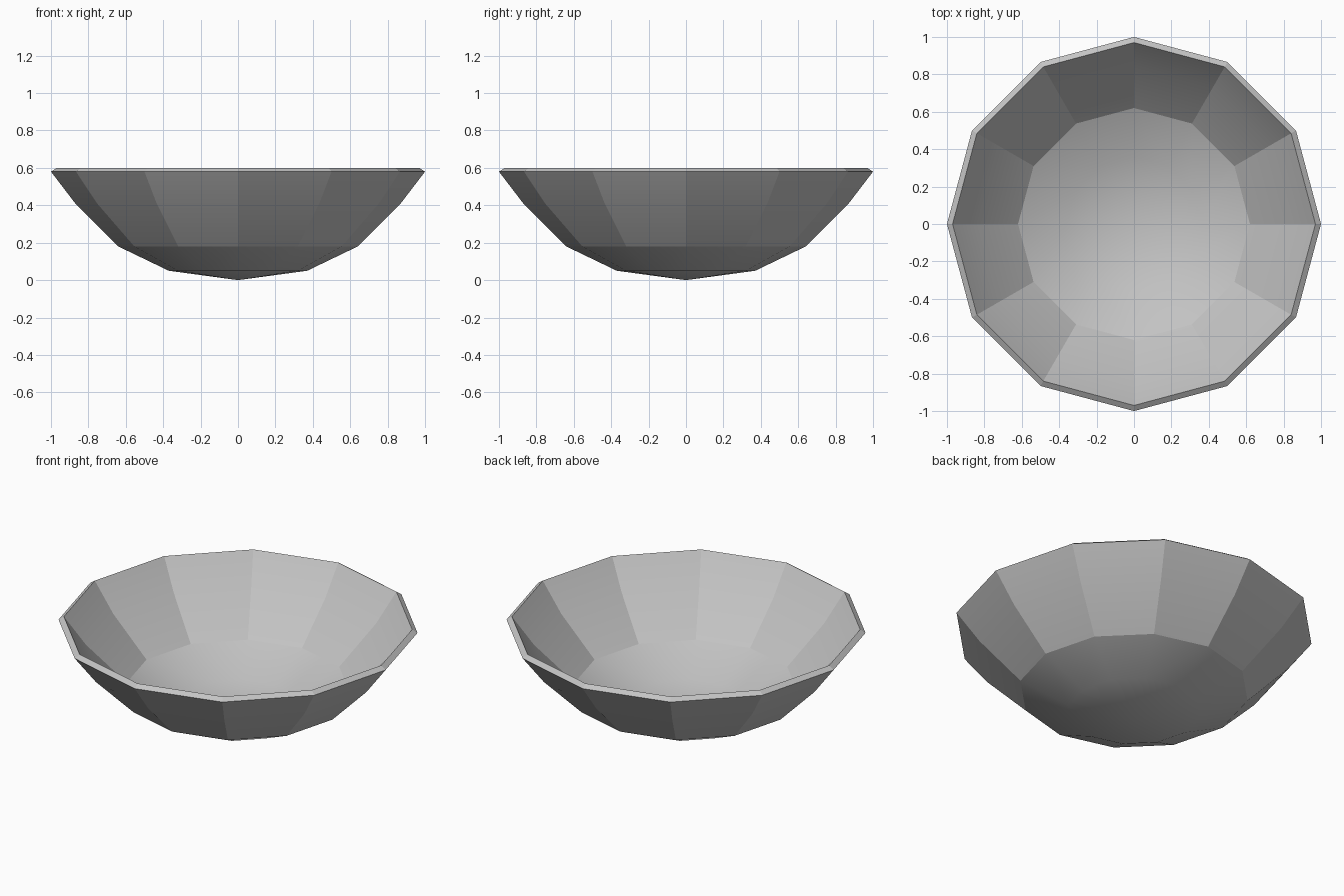
import bpy
import bmesh
from math import cos, sin, tau

cube = bpy.data.objects.get("Cube")
if cube:
    bpy.data.objects.remove(cube, do_unlink=True)

SIDES = 12

# Radius and height from the middle of the base to the rim
OUTER = [(0.37, 0.05), (0.64, 0.18), (0.87, 0.41), (1.0, 0.58)]
INNER = [(0.36, 0.085), (0.62, 0.21), (0.845, 0.43), (0.97, 0.60)]

grey = bpy.data.materials.new("bowl_grey")
grey.use_nodes = True
colour = (0.55, 0.55, 0.55, 1)
grey.diffuse_color = colour
grey.node_tree.nodes["Principled BSDF"].inputs["Base Color"].default_value = colour

bm = bmesh.new()


def add_ring(radius, z):
    return [bm.verts.new((radius * cos(tau * i / SIDES), radius * sin(tau * i / SIDES), z))
            for i in range(SIDES)]


def sharpen(a, b):
    bm.edges.get((a, b)).smooth = False


def bridge(low, high):
    for i in range(SIDES):
        j = (i + 1) % SIDES
        bm.faces.new((low[i], low[j], high[j], high[i]))


def add_shell(profile, centre_z):
    """Smooth rounded base below crisp, flat-sided walls."""
    rings = [add_ring(r, z) for r, z in profile]
    centre = bm.verts.new((0, 0, centre_z))
    for i in range(SIDES):
        bm.faces.new((centre, rings[0][(i + 1) % SIDES], rings[0][i]))
    for low, high in zip(rings, rings[1:]):
        bridge(low, high)
    for i in range(SIDES):
        # Crease between base and wall, rim edge, and corners of the wall
        for ring in (rings[1], rings[-1]):
            sharpen(ring[i], ring[(i + 1) % SIDES])
        for low, high in zip(rings[1:], rings[2:]):
            sharpen(low[i], high[i])
    return rings[-1]


outer_rim = add_shell(OUTER, 0.0)
inner_rim = add_shell(INNER, 0.035)

# Bevelled lip joining the two shells
bridge(outer_rim, inner_rim)
for a, b in zip(outer_rim, inner_rim):
    sharpen(a, b)

bmesh.ops.recalc_face_normals(bm, faces=bm.faces)
for face in bm.faces:
    face.smooth = True

mesh = bpy.data.meshes.new("bowl")
bm.to_mesh(mesh)
bm.free()
mesh.materials.append(grey)
bowl = bpy.data.objects.new("bowl", mesh)
bpy.context.collection.objects.link(bowl)
